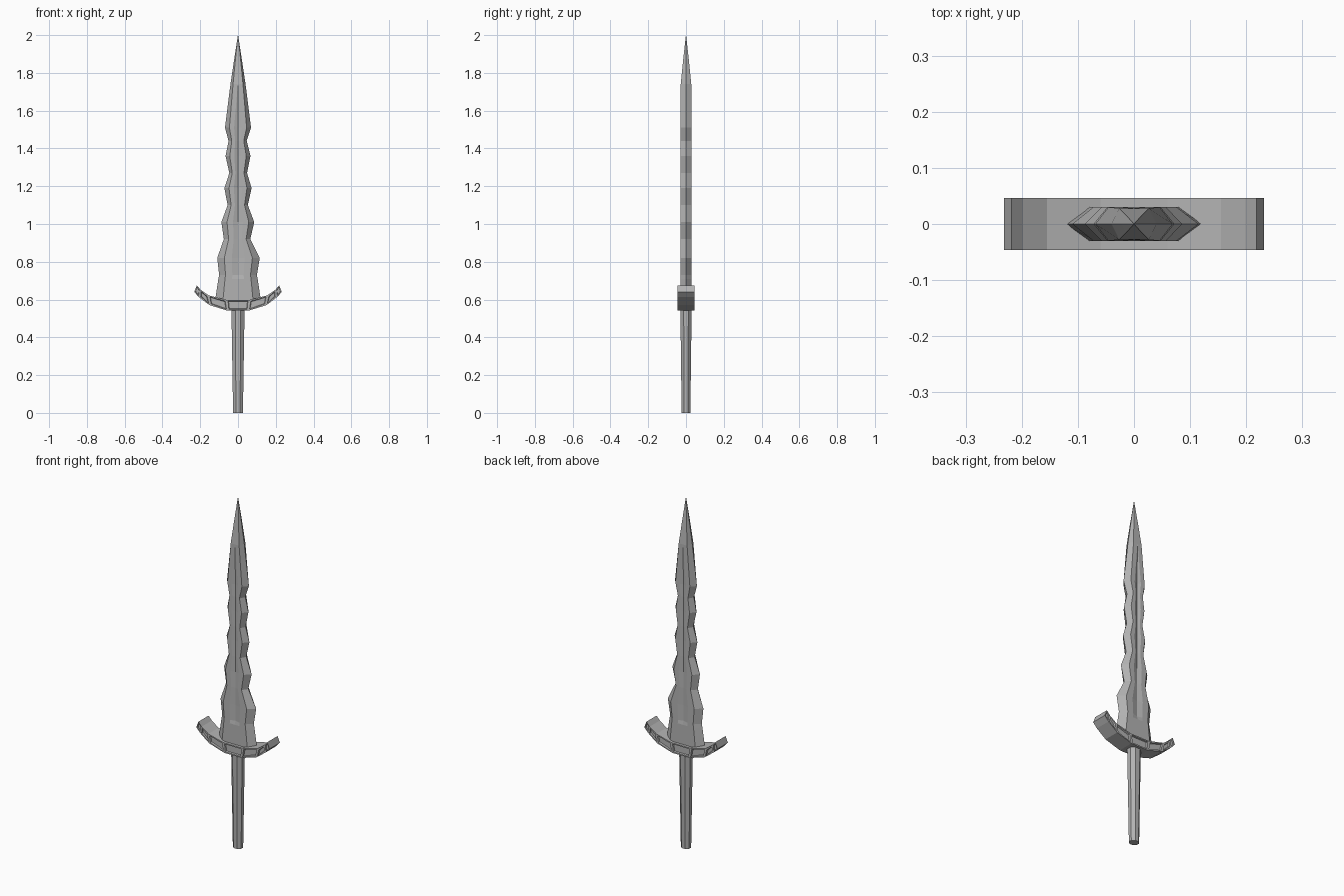
import bpy, bmesh, math

cube = bpy.data.objects.get("Cube")
if cube:
    bpy.data.objects.remove(cube, do_unlink=True)

steel = bpy.data.materials.new("grey_steel")
steel.use_nodes = True
steel.diffuse_color = (0.45, 0.45, 0.45, 1)
steel.node_tree.nodes["Principled BSDF"].inputs["Base Color"].default_value = (0.45, 0.45, 0.45, 1)


def finish(name, bm):
    bmesh.ops.remove_doubles(bm, verts=bm.verts, dist=0.0002)
    bmesh.ops.recalc_face_normals(bm, faces=bm.faces)
    mesh = bpy.data.meshes.new(name)
    bm.to_mesh(mesh)
    bm.free()
    mesh.materials.append(steel)
    obj = bpy.data.objects.new(name, mesh)
    bpy.context.scene.collection.objects.link(obj)
    return obj


def loft(bm, rings):
    """Skin a stack of closed rings and cap both ends."""
    loops = [[bm.verts.new(p) for p in ring] for ring in rings]
    for a, b in zip(loops, loops[1:]):
        n = len(a)
        for i in range(n):
            j = (i + 1) % n
            bm.faces.new((a[i], a[j], b[j], b[i]))
    bm.faces.new(loops[0])
    bm.faces.new(loops[-1])


# Blade: wavy double edge, flat bevels and a shallow central fuller
def blade_ring(z, left, right, thick, fuller, depth):
    half = [(-left, 0), (-left * 0.66, -thick), (-left * fuller, -thick),
            (0, depth - thick),
            (right * fuller, -thick), (right * 0.66, -thick), (right, 0)]
    back = [(x, -y) for x, y in half[-2:0:-1]]
    return [(x, y, z) for x, y in half + back]


# height, left width, right width
waves = [(0.73, .100, .100), (0.82, .110, .115), (0.92, .075, .065),
         (1.01, .088, .086), (1.10, .055, .052), (1.19, .072, .072),
         (1.27, .046, .048), (1.36, .066, .066), (1.44, .050, .046),
         (1.51, .069, .069)]
rings = [blade_ring(0.57, .125, .125, .03, .3, 0),
         blade_ring(0.71, .104, .104, .03, .3, 0)]
rings += [blade_ring(z, l, r, .03, .3, .007) for z, l, r in waves]
rings += [blade_ring(1.74, .040, .040, .028, .02, 0),
          blade_ring(1.86, .022, .022, .016, .02, 0),
          blade_ring(2.0, .0006, .0006, .0006, .02, 0)]
bm = bmesh.new()
loft(bm, rings)
finish("blade", bm)

# Crossguard: upward-curving bar with recessed scallop cells front and back
DEPTH = 0.046
stations = [(-.218, .675), (-.198, .652), (-.155, .622), (-.060, .598),
            (.060, .598), (.155, .622), (.198, .652), (.218, .675)]
lower = [(-.232, .640), (-.207, .613), (-.150, .570), (-.055, .541),
         (.055, .541), (.150, .570), (.207, .613), (.232, .640)]
bm = bmesh.new()
loft(bm, [[(x, -DEPTH, z), (x, DEPTH, z), (u, DEPTH, w), (u, -DEPTH, w)]
          for (x, z), (u, w) in zip(stations, lower)])
bm.normal_update()
bmesh.ops.recalc_face_normals(bm, faces=bm.faces)
cells = [f for f in bm.faces if abs(f.normal.y) > 0.9]
wide = [f for f in cells if f.calc_area() > 0.002]
small = [f for f in cells if f not in wide]
bmesh.ops.inset_individual(bm, faces=wide, thickness=0.010, depth=0)
bmesh.ops.inset_individual(bm, faces=wide, thickness=0.004, depth=-0.008)
bmesh.ops.inset_individual(bm, faces=small, thickness=0.007, depth=0)
bmesh.ops.inset_individual(bm, faces=small, thickness=0.002, depth=-0.006)
finish("crossguard", bm)

# Grip: tapering eight-sided handle
def grip_ring(z, rx, ry):
    k = 1 / math.cos(math.pi / 8)
    return [(rx * k * math.cos(math.pi * (i + .5) / 4),
             ry * k * math.sin(math.pi * (i + .5) / 4), z) for i in range(8)]


bm = bmesh.new()
loft(bm, [grip_ring(0, .026, .023), grip_ring(0.56, .035, .030)])
finish("grip", bm)
